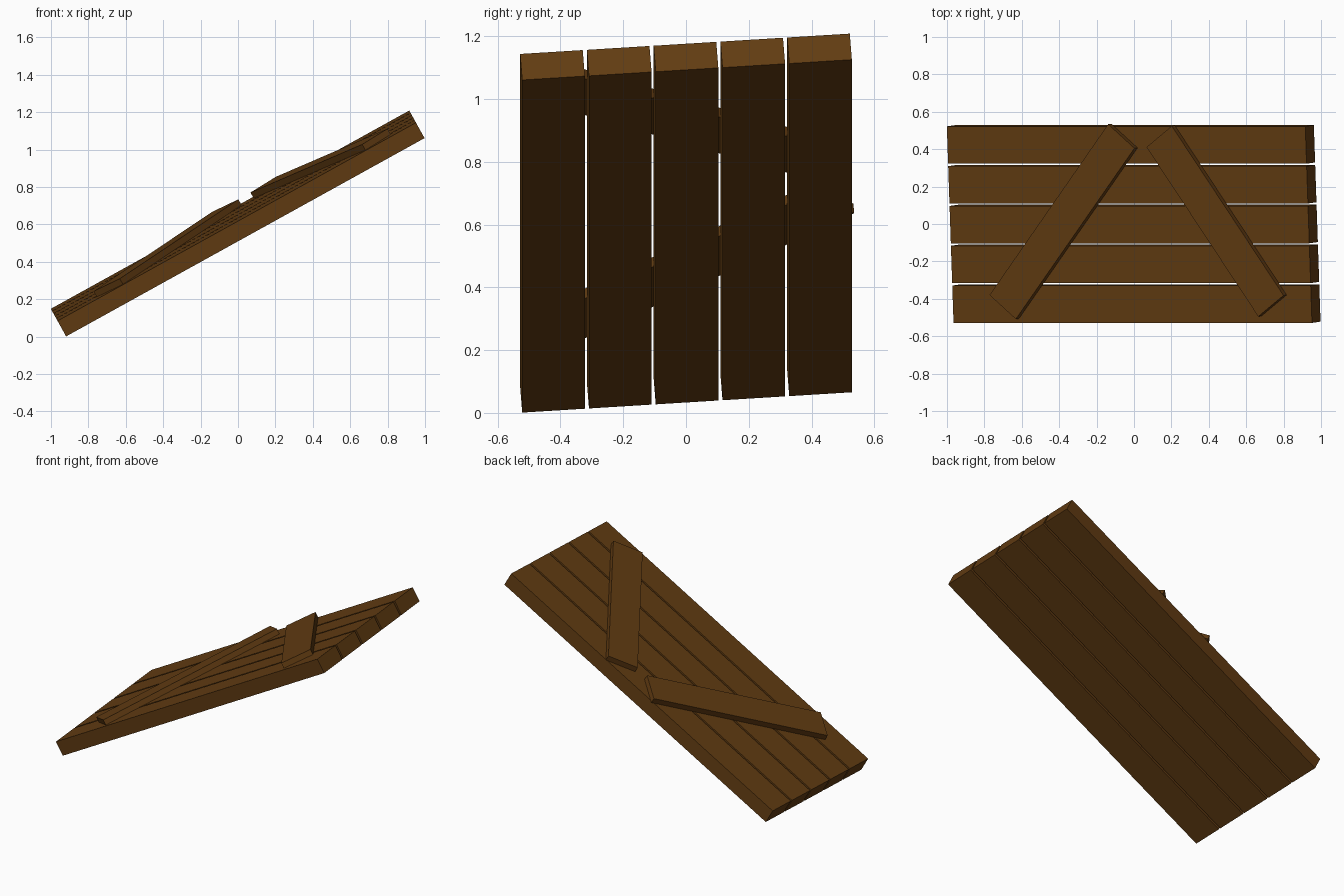
import bpy, bmesh, math
from mathutils import Matrix, Vector

if "Cube" in bpy.data.objects:
    bpy.data.objects.remove(bpy.data.objects["Cube"])

wood = bpy.data.materials.new("brown wood")
wood.diffuse_color = (0.122, 0.045, 0.006, 1)
wood.use_nodes = True
wood.node_tree.nodes["Principled BSDF"].inputs["Base Color"].default_value = wood.diffuse_color

# Panel frame: length, width and normal directions from the low front corner
u = Vector((0.875, 0, 0.484)).normalized()
w = Vector((-0.033, 0.9975, 0.062))
w = (w - u * w.dot(u)).normalized()
n = u.cross(w)
frame = Matrix((u, w, n)).transposed().to_4x4()
frame.translation = Vector((-0.919, -0.522, 0.001))


def board(name, centre, size, angle=0.0):
    """Box in the panel frame, turned in the panel's plane."""
    mesh = bpy.data.meshes.new(name)
    bm = bmesh.new()
    bmesh.ops.create_cube(bm, size=1, matrix=Matrix.Diagonal((*size, 1)))
    bm.to_mesh(mesh)
    bm.free()
    mesh.materials.append(wood)
    ob = bpy.data.objects.new(name, mesh)
    ob.matrix_world = (frame @ Matrix.Translation(centre)
                       @ Matrix.Rotation(math.radians(angle), 4, 'Z'))
    bpy.context.collection.objects.link(ob)


# Five long planks with narrow gaps
LENGTH, WIDTH, THICK, PITCH = 2.19, 0.2, 0.095, 0.2133
for i in range(5):
    board(f"plank_{i + 1}", (LENGTH / 2, WIDTH / 2 + i * PITCH, THICK / 2),
          (LENGTH, WIDTH, THICK))

# Two diagonal braces lying on the planks
BRACE = 0.035
board("brace_low", (0.703, 0.545, THICK + BRACE / 2), (1.19, 0.202, BRACE), 50.3)
board("brace_high", (1.638, 0.547, THICK + BRACE / 2), (1.115, 0.195, BRACE), -54.5)
